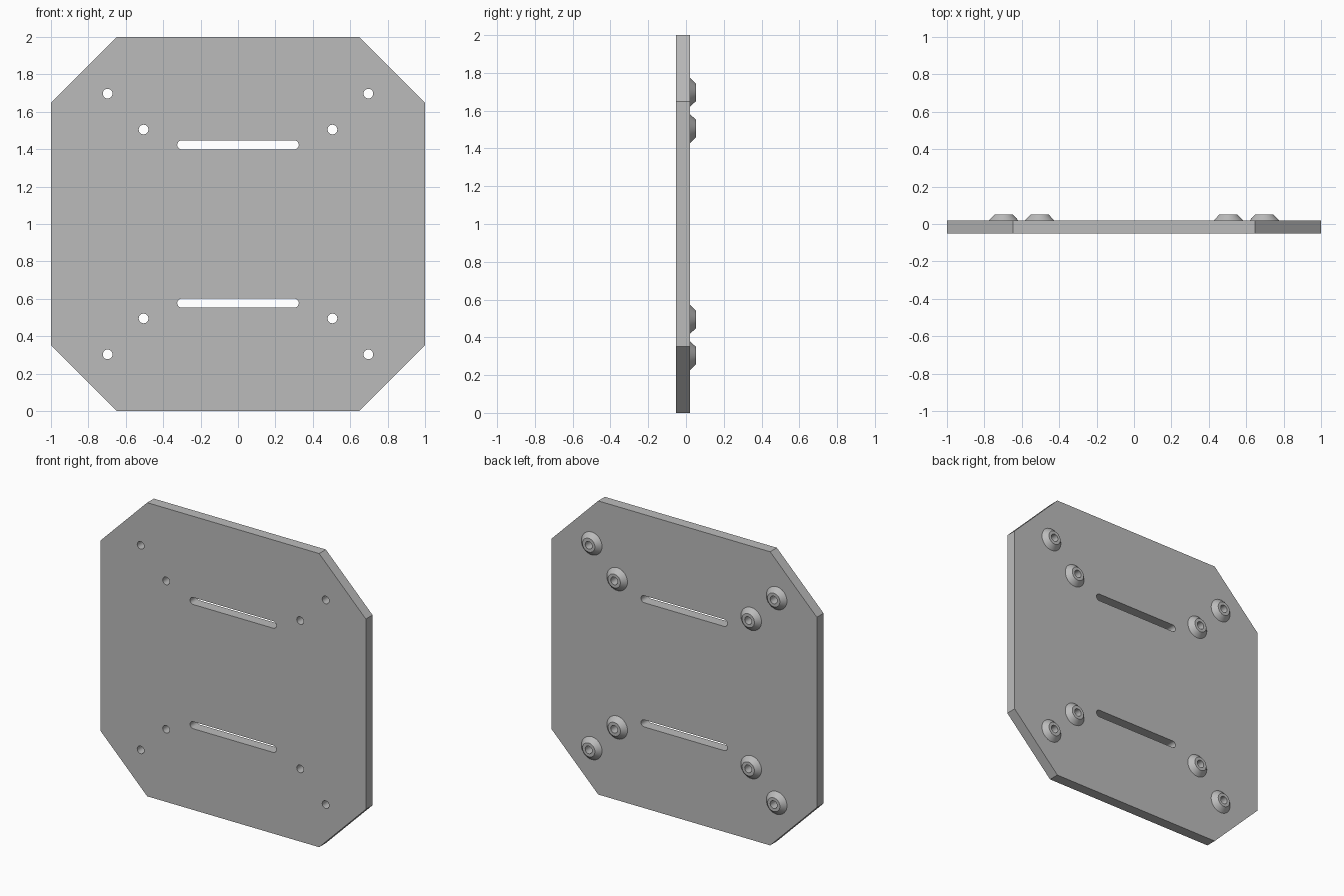
import bpy, bmesh
from math import pi, cos, sin, radians
from mathutils import Matrix, Vector

cube = bpy.data.objects.get("Cube")
if cube:
    bpy.data.objects.remove(cube, do_unlink=True)

FRONT, BACK, TOP = -0.052, 0.02, 0.052   # plate faces and boss tops along y
HOLE_R = 0.026
SEGMENTS = 32

grey = bpy.data.materials.new("plain grey")
grey.use_nodes = True
colour = (0.5, 0.5, 0.5, 1)
grey.diffuse_color = colour
grey.node_tree.nodes["Principled BSDF"].inputs["Base Color"].default_value = colour


def circle(cx, cz, r):
    return [(cx + r * cos(2 * pi * i / SEGMENTS), cz + r * sin(2 * pi * i / SEGMENTS))
            for i in range(SEGMENTS)]


def slot(cz, half, r):
    """Outline of a horizontal slot with round ends."""
    n = SEGMENTS // 2
    arc = [(r * sin(pi * i / n), -r * cos(pi * i / n)) for i in range(n + 1)]
    right = [(half - r + x, cz + z) for x, z in arc]
    left = [(-half + r - x, cz - z) for x, z in arc]
    return right + left


def add_object(name, bm, location=(0, 0, 0)):
    bmesh.ops.recalc_face_normals(bm, faces=bm.faces)
    mesh = bpy.data.meshes.new(name)
    bm.to_mesh(mesh)
    bm.free()
    mesh.materials.append(grey)
    obj = bpy.data.objects.new(name, mesh)
    obj.location = location
    bpy.context.collection.objects.link(obj)
    bpy.ops.object.select_all(action='DESELECT')
    obj.select_set(True)
    bpy.context.view_layer.objects.active = obj
    bpy.ops.object.shade_smooth_by_angle(angle=radians(25))
    return obj


# Hole positions: two per corner, along the diagonals
holes = [(sx * d, 1 + sz * d, f"{row}_{v}_{side}")
         for d, row in ((0.697, "outer"), (0.505, "inner"))
         for sz, v in ((1, "upper"), (-1, "lower"))
         for sx, side in ((1, "left"), (-1, "right"))]

# Plate: chamfered square with round holes and two slots, extruded from its outline
c = 0.648
outline = [(1, 1 - c), (1, 1 + c), (c, 2), (-c, 2),
           (-1, 1 + c), (-1, 1 - c), (-c, 0), (c, 0)]
loops = [outline, slot(1.423, 0.325, 0.024), slot(0.577, 0.325, 0.024)]
loops += [circle(x, z, HOLE_R) for x, z, _ in holes]

curve = bpy.data.curves.new("plate_outline", 'CURVE')
curve.dimensions = '2D'
curve.fill_mode = 'BOTH'
curve.extrude = (BACK - FRONT) / 2
for loop in loops:
    spline = curve.splines.new('POLY')
    spline.points.add(len(loop) - 1)
    for point, (x, z) in zip(spline.points, loop):
        point.co = (x, z, 0, 1)
    spline.use_cyclic_u = True
helper = bpy.data.objects.new("plate_outline", curve)
bpy.context.collection.objects.link(helper)
bpy.context.view_layer.update()
flat = bpy.data.meshes.new_from_object(
    helper.evaluated_get(bpy.context.evaluated_depsgraph_get()))
bm = bmesh.new()
bm.from_mesh(flat)
bpy.data.objects.remove(helper, do_unlink=True)
bpy.data.meshes.remove(flat)
bmesh.ops.remove_doubles(bm, verts=bm.verts, dist=0.0001)
bmesh.ops.transform(bm, verts=bm.verts, matrix=(
    Matrix.Translation((0, (FRONT + BACK) / 2, 0)) @ Matrix.Rotation(pi / 2, 4, 'X')))
add_object("plate", bm)


# Bosses: hollow cones on the back, turned around each hole
def boss(name, x, z):
    bm = bmesh.new()
    height = TOP - BACK
    profile = [(0.078, 0), (0.047, height), (HOLE_R, height), (HOLE_R, 0)]
    verts = [bm.verts.new(Vector((r, y, 0))) for r, y in profile]
    edges = [bm.edges.new(pair) for pair in zip(verts, verts[1:])]
    bmesh.ops.spin(bm, geom=verts + edges, cent=(0, 0, 0), axis=(0, 1, 0),
                   angle=2 * pi, steps=SEGMENTS, use_merge=True)
    bmesh.ops.remove_doubles(bm, verts=bm.verts, dist=0.0001)
    # close the underside so the boss is a solid ring
    rim = [e for e in bm.edges if e.is_boundary]
    bmesh.ops.bridge_loops(bm, edges=rim)
    add_object(name, bm, (x, BACK, z))


for x, z, label in holes:
    boss(f"boss_{label}", x, z)
